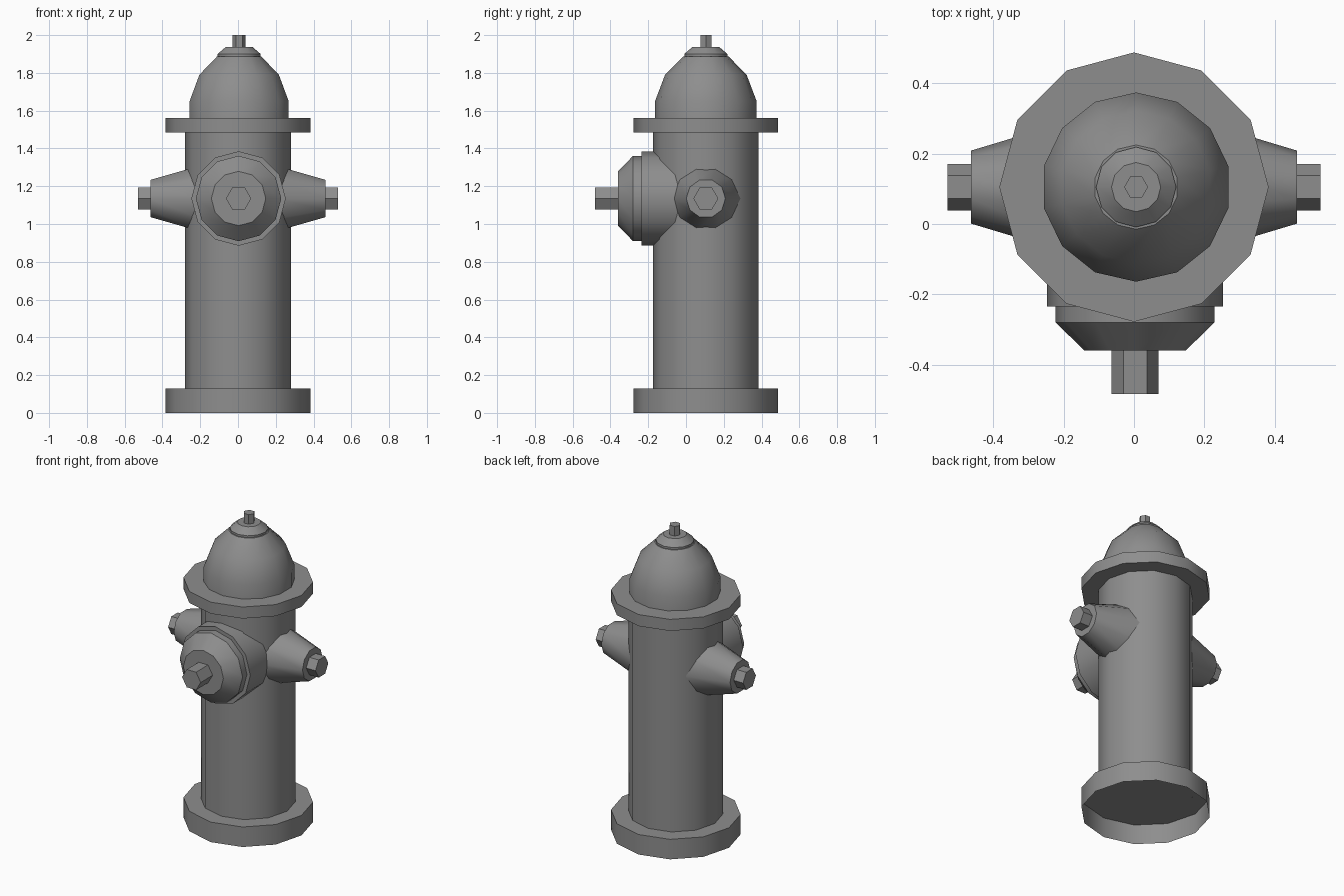
import bpy, bmesh, math
from mathutils import Matrix, Vector

cube = bpy.data.objects.get("Cube")
if cube:
    bpy.data.objects.remove(cube, do_unlink=True)

GREY = (0.27, 0.27, 0.27, 1)
metal = bpy.data.materials.new("grey_metal")
metal.use_nodes = True
metal.diffuse_color = GREY
metal.node_tree.nodes["Principled BSDF"].inputs["Base Color"].default_value = GREY


def turned(name, profile, sides, origin, axis="Z", phase=0.0, open_start=False):
    """Revolve (radius, height) points about an axis, capping the ends."""
    bm = bmesh.new()
    rings = []
    for r, h in profile:
        ring = []
        for i in range(sides):
            a = phase + math.tau * i / sides
            ring.append(bm.verts.new((r * math.cos(a), r * math.sin(a), h)))
        rings.append(ring)
    for low, high in zip(rings, rings[1:]):
        for i in range(sides):
            j = (i + 1) % sides
            bm.faces.new((low[i], low[j], high[j], high[i]))
    bm.faces.new(rings[-1])
    if not open_start:
        bm.faces.new(rings[0][::-1])
    turn = {"Z": Matrix.Identity(4),
            "X": Matrix.Rotation(math.pi / 2, 4, "Y"),
            "-X": Matrix.Rotation(-math.pi / 2, 4, "Y"),
            "-Y": Matrix.Rotation(math.pi / 2, 4, "X")}[axis]
    bm.transform(Matrix.Translation(Vector(origin)) @ turn)
    mesh = bpy.data.meshes.new(name)
    bm.to_mesh(mesh)
    bm.free()
    mesh.materials.append(metal)
    obj = bpy.data.objects.new(name, mesh)
    bpy.context.collection.objects.link(obj)
    bpy.ops.object.select_all(action="DESELECT")
    obj.select_set(True)
    bpy.context.view_layer.objects.active = obj
    bpy.ops.object.shade_smooth_by_angle(angle=math.radians(35))
    return obj


Y = 0.105          # barrel axis
NOZZLE_Z = 1.135   # height of the outlets
QUARTER = math.pi / 2

# Barrel, hollow foot and collar
turned("barrel", [(0.28, 0.129), (0.28, 1.5)], 12, (0, Y, 0))
turned("foot_flange", [(0.383, 0), (0.383, 0.13)], 12, (0, Y, 0), open_start=True)
turned("collar_flange", [(0.383, 1.485), (0.383, 1.56)], 12, (0, Y, 0))

# Rounded bonnet: stretched half sphere
step = math.pi / 7
bonnet = [(0.276 * math.cos(a), 1.572 + 0.35 * math.sin(a))
          for a in [(k - 0.5) * step for k in range(4)]]
turned("bonnet", bonnet, 14, (0.006, Y, 0), phase=QUARTER)

# Top cap and operating nut
turned("top_cap", [(0.114, 1.87), (0.114, 1.9), (0.07, 1.938)], 12, (0.006, Y, 0))
turned("top_nut", [(0.034, 1.92), (0.034, 2.0)], 6, (0.006, Y, 0))

# Side outlets with hexagonal nuts
for side, axis in (("left", "X"), ("right", "-X")):
    origin = (0, Y, NOZZLE_Z)
    turned(side + "_outlet", [(0.183, 0.2), (0.104, 0.463)], 10, origin, axis, QUARTER)
    turned(side + "_nut", [(0.066, 0.44), (0.066, 0.53)], 6, origin, axis, QUARTER)

# Large front outlet, stepped cap and nut
front = (0.003, 0, NOZZLE_Z)
turned("front_outlet", [(0.25, -0.04), (0.25, 0.235)], 12, front, "-Y")
turned("front_cap", [(0.226, 0.22), (0.226, 0.28), (0.144, 0.36)], 12, front, "-Y")
turned("front_nut", [(0.067, 0.34), (0.067, 0.483)], 6, front, "-Y")
